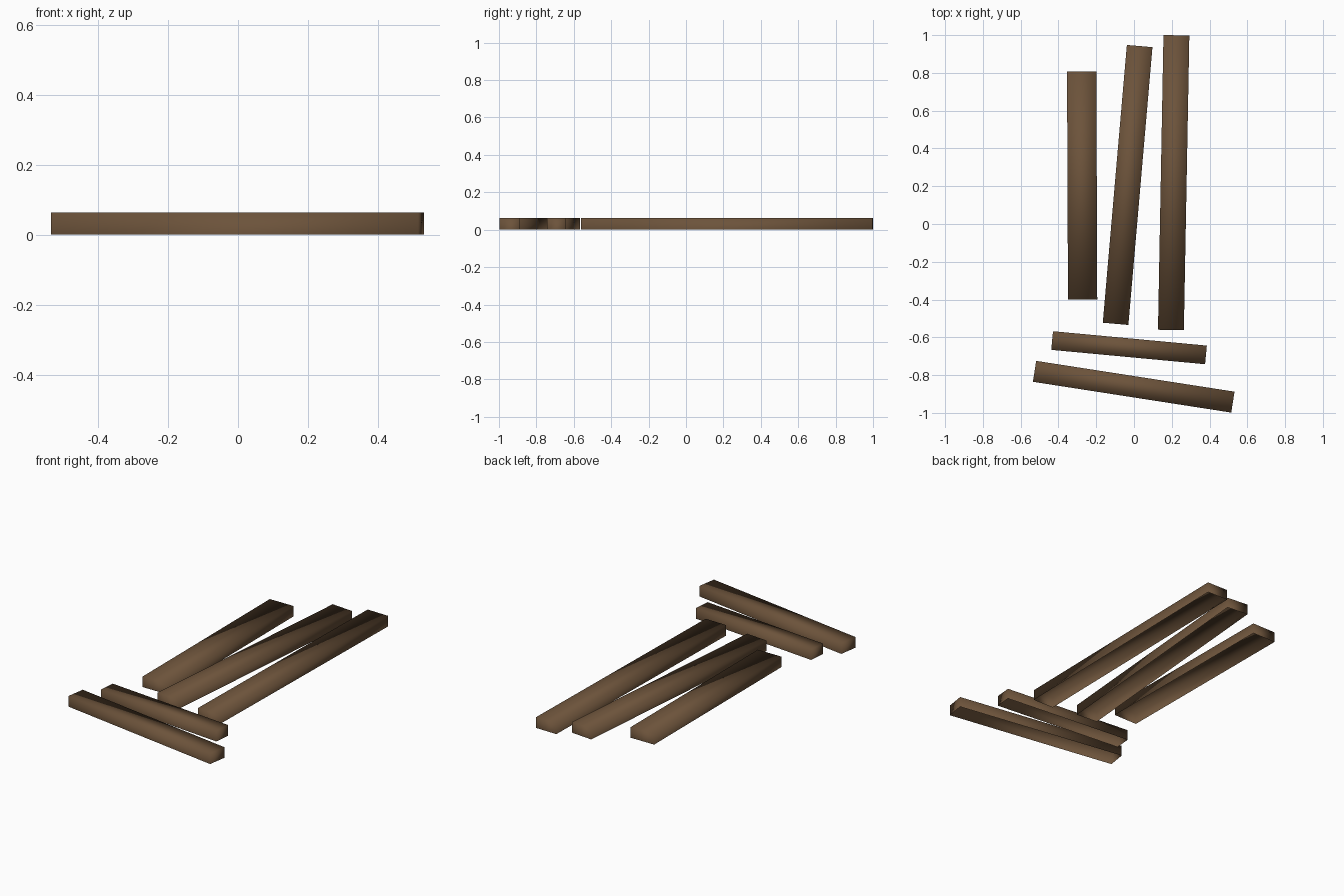
import bpy, bmesh
from mathutils import Vector

if "Cube" in bpy.data.objects:
    bpy.data.objects.remove(bpy.data.objects["Cube"])

HEIGHT = 0.063

wood = bpy.data.materials.new("dark brown wood")
wood.diffuse_color = (0.150, 0.086, 0.043, 1)
wood.use_nodes = True
wood.node_tree.nodes["Principled BSDF"].inputs["Base Color"].default_value = wood.diffuse_color


def plank(name, start, end, width):
    """Board between two end midpoints, hollow and open underneath."""
    a, b = Vector((*start, 0)), Vector((*end, 0))
    d = (b - a).normalized()
    side = Vector((-d.y, d.x, 0)) * width / 2
    bm = bmesh.new()
    # counter-clockwise footprint, then walls and top
    foot = [a - side, b - side, b + side, a + side]
    low = [bm.verts.new(p) for p in foot]
    high = [bm.verts.new(p + Vector((0, 0, HEIGHT))) for p in foot]
    bm.faces.new(high)
    for i in range(4):
        j = (i + 1) % 4
        bm.faces.new((low[i], low[j], high[j], high[i]))
    for f in bm.faces:
        f.smooth = True
    me = bpy.data.meshes.new(name)
    bm.to_mesh(me)
    bm.free()
    me.materials.append(wood)
    obj = bpy.data.objects.new(name, me)
    bpy.context.collection.objects.link(obj)


# three long boards running front to back
plank("left_plank", (-0.272, -0.40), (-0.277, 0.807), 0.155)
plank("middle_plank", (-0.0975, -0.5285), (0.030, 0.942), 0.136)
plank("right_plank", (0.1955, -0.561), (0.2245, 0.999), 0.137)

# two shorter boards lying across the front
plank("inner_cross_plank", (-0.4335, -0.617), (0.381, -0.693), 0.099)
plank("outer_cross_plank", (-0.5265, -0.780), (0.5235, -0.943), 0.112)
